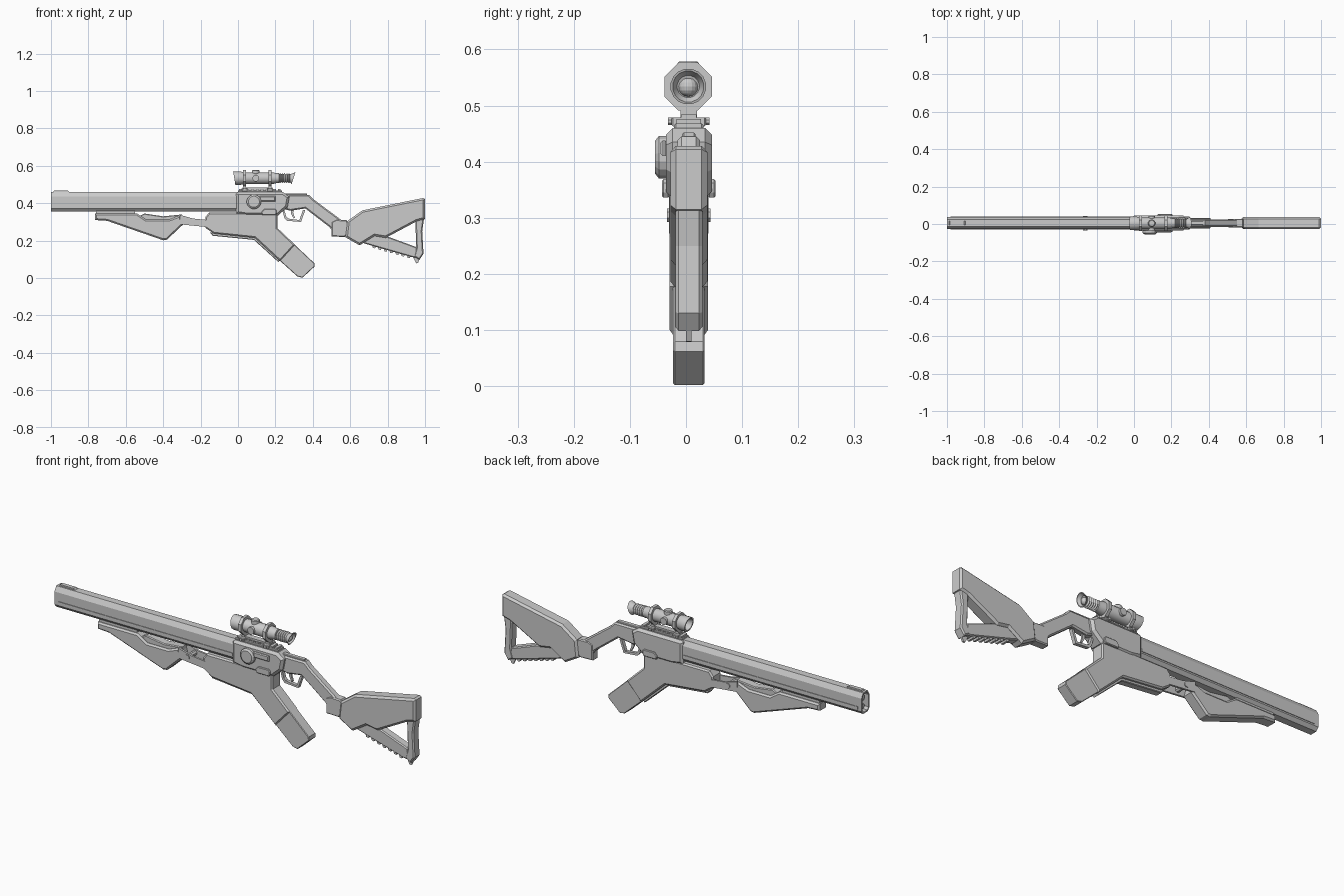
import bpy, bmesh, math
from mathutils import Vector, Matrix

YC = 0.005  # centre plane of the body


def finish(name, bm):
    bmesh.ops.recalc_face_normals(bm, faces=bm.faces)
    me = bpy.data.meshes.new(name)
    bm.to_mesh(me)
    bm.free()
    ob = bpy.data.objects.new(name, me)
    bpy.context.collection.objects.link(ob)
    return ob


def plate(name, pts, hw, chamfer=0.0, y=YC):
    """Side profile (x, z) extruded across y, with chamfered rims."""
    bm = bmesh.new()
    f = bm.faces.new([bm.verts.new((x, y - hw, z)) for x, z in pts])
    ext = bmesh.ops.extrude_face_region(bm, geom=[f])
    vs = [v for v in ext['geom'] if isinstance(v, bmesh.types.BMVert)]
    bmesh.ops.translate(bm, verts=vs, vec=(0, 2 * hw, 0))
    bmesh.ops.recalc_face_normals(bm, faces=bm.faces)
    if chamfer:
        rims = [e for e in bm.edges
                if abs(e.verts[0].co.y - e.verts[1].co.y) < 1e-5]
        bmesh.ops.bevel(bm, geom=rims, offset=chamfer, segments=1,
                        affect='EDGES', profile=0.5)
    return finish(name, bm)


def box(name, x0, x1, z0, z1, hw, chamfer=0.0, y=YC):
    return plate(name, [(x0, z0), (x1, z0), (x1, z1), (x0, z1)], hw, chamfer, y)


def turned(name, prof, sides, origin, axis='X', slant=0.0, smooth=False):
    """Profile (distance along axis, radius) turned into a closed solid."""
    bm = bmesh.new()
    rings = []
    for d, r in prof:
        ring = []
        for i in range(sides):
            a = 2 * math.pi * (i + 0.5) / sides
            c, s = r * math.cos(a), r * math.sin(a)
            ring.append(bm.verts.new((d, c, s)))
        rings.append(ring)
    for a, b in zip(rings, rings[1:]):
        for i in range(sides):
            j = (i + 1) % sides
            bm.faces.new((a[i], a[j], b[j], b[i]))
    bm.faces.new(rings[0])
    bm.faces.new(rings[-1])
    if slant:  # shear the outer ends of the tube
        for v in bm.verts:
            if v.co.x < 0.005:
                v.co.x -= slant * v.co.z
            elif v.co.x > 0.28:
                v.co.x += 2 * slant * v.co.z
    rot = {'X': Matrix(), 'Y': Matrix.Rotation(math.pi / 2, 4, 'Z'),
           'Z': Matrix.Rotation(-math.pi / 2, 4, 'Y')}[axis]
    bm.transform(Matrix.Translation(origin) @ rot)
    ob = finish(name, bm)
    if smooth:
        bpy.context.view_layer.objects.active = ob
        ob.select_set(True)
        bpy.ops.object.shade_smooth_by_angle(angle=math.radians(35))
        ob.select_set(False)
    return ob


# Faceted barrel with a recessed muzzle
half = [(0.018, 0.355), (0.032, 0.371), (0.032, 0.436), (0.018, 0.46)]
section = half + [(-y, z) for y, z in reversed(half)]
bm = bmesh.new()
ends = [[bm.verts.new((x, YC + y, z)) for y, z in section] for x in (-1, 0)]
for i in range(8):
    j = (i + 1) % 8
    bm.faces.new((ends[0][i], ends[0][j], ends[1][j], ends[1][i]))
muzzle = bm.faces.new(ends[0])
bm.faces.new(ends[1])
bmesh.ops.recalc_face_normals(bm, faces=bm.faces)
bmesh.ops.inset_region(bm, faces=[muzzle], thickness=0.008)
bmesh.ops.inset_region(bm, faces=[muzzle], thickness=0.001)
bmesh.ops.translate(bm, verts=list(muzzle.verts), vec=(0.04, 0, 0))
finish("barrel", bm)
turned("bore_tube", [(0, 0.016), (0.06, 0.016)], 8, (-0.985, YC, 0.425))
turned("lower_tube", [(0, 0.013), (0.06, 0.013)], 8, (-0.985, YC, 0.382))
plate("front_sight", [(-0.99, 0.455), (-0.985, 0.467), (-0.91, 0.467), (-0.895, 0.455)], 0.01)
for s in (-1, 1):
    box("barrel_side_rail", -0.98, -0.01, 0.378, 0.392, 0.002, 0, YC + s * 0.033)

# Receiver and its side controls
plate("receiver", [(-0.01, 0.345), (-0.01, 0.452), (0, 0.46), (0.24, 0.46), (0.275, 0.435),
                   (0.265, 0.38), (0.215, 0.335), (0.05, 0.335)], 0.041, 0.012)
turned("side_knob", [(-0.055, 0.03), (-0.048, 0.039), (-0.03, 0.039)], 16, (0.085, 0, 0.408), 'Y')
box("bolt_handle", 0.115, 0.2, 0.41, 0.438, 0.006, 0.004, -0.039)
for s in (-1, 1):
    plate("side_lug", [(0.13, 0.336), (0.20, 0.336), (0.206, 0.345), (0.206, 0.362),
                       (0.198, 0.369), (0.14, 0.369), (0.125, 0.352)], 0.007, 0.003, YC + s * 0.041)

# Slotted top rail
box("top_rail", 0.0, 0.235, 0.455, 0.468, 0.026, 0.003)
for i in range(9):
    box("rail_tooth", 0.005 + i * 0.026, 0.02 + i * 0.026, 0.466, 0.476, 0.022)

# Scope: tube with bellows and slanted ends
prof = [(0.03, 0.024), (-0.02, 0.029), (-0.02, 0.036), (0.015, 0.036), (0.035, 0.031), (0.19, 0.031),
        (0.205, 0.027), (0.22, 0.027)]
for i in range(5):
    prof += [(0.222 + i * 0.011, 0.021), (0.228 + i * 0.011, 0.027)]
prof += [(0.278, 0.021), (0.297, 0.032), (0.297, 0.028), (0.283, 0.02)]
SC = Vector((0.0, YC - 0.001, 0.534))
turned("scope_tube", prof, 16, SC, slant=0.16, smooth=True)
bm = bmesh.new()
bmesh.ops.create_uvsphere(bm, u_segments=16, v_segments=8, radius=0.018)
bm.transform(Matrix.Translation(SC + Vector((0.278, 0, 0))))
finish("eyepiece_lens", bm)
for x in (0.028, 0.163):
    turned("scope_ring", [(0, 0.046), (0.016, 0.046)], 8, SC + Vector((x, 0, 0)))
    box("ring_neck", x, x + 0.016, 0.465, 0.505, 0.015)
    box("ring_clamp", x - 0.008, x + 0.024, 0.463, 0.479, 0.031, 0.003)
    for s in (-1, 1):
        turned("clamp_screw", [(-0.004, 0.007), (0.004, 0.007)], 8, (x + 0.008, YC + s * 0.033, 0.472), 'Y')
box("scope_base", 0.025, 0.185, 0.474, 0.484, 0.014)
turned("top_turret", [(0, 0.02), (0.038, 0.02), (0.042, 0.016)], 12, (0.095, SC.y, 0.537), 'Z')
turned("side_turret", [(-0.04, 0.018), (0.04, 0.018)], 12, (0.095, SC.y, SC.z), 'Y')

# Magazine housing, magazine and trim
plate("magazine_housing", [(-0.155, 0.35), (-0.175, 0.325), (-0.175, 0.268), (-0.13, 0.238), (0.09, 0.215),
                           (0.225, 0.09), (0.305, 0.178), (0.21, 0.268), (0.21, 0.35)], 0.034, 0.007)
plate("magazine", [(0.16, 0.15), (0.318, 0.008), (0.345, 0.002), (0.41, 0.062), (0.408, 0.08), (0.25, 0.228)],
      0.028, 0.003)
plate("housing_trim", [(-0.15, 0.245), (-0.135, 0.226), (0.085, 0.204), (0.215, 0.086),
                       (0.23, 0.1), (0.09, 0.23)], 0.018, 0.003)

# Angled foregrip and the link behind it
plate("foregrip", [(-0.765, 0.345), (-0.765, 0.31), (-0.7, 0.306), (-0.40, 0.202), (-0.38, 0.205),
                   (-0.295, 0.285), (-0.31, 0.335), (-0.37, 0.312), (-0.49, 0.312), (-0.54, 0.345)],
      0.032, 0.008)
box("foregrip_mount", -0.76, -0.55, 0.335, 0.36, 0.02)
plate("foregrip_inlay", [(-0.56, 0.315), (-0.5, 0.345), (-0.4, 0.33), (-0.30, 0.34), (-0.31, 0.30), (-0.4, 0.29)],
      0.022, 0.004)
for s in (-1, 1):
    plate("foregrip_link", [(-0.31, 0.287), (-0.16, 0.272), (-0.16, 0.31), (-0.24, 0.318), (-0.31, 0.338)],
          0.005, 0, YC + s * 0.03)
turned("link_pin", [(-0.034, 0.013), (0.044, 0.013)], 8, (-0.26, 0, 0.305), 'Y')

# Grip neck and trigger group
plate("grip_neck", [(0.22, 0.375), (0.22, 0.445), (0.38, 0.445), (0.405, 0.42), (0.56, 0.305), (0.56, 0.235),
                    (0.515, 0.235), (0.49, 0.272), (0.36, 0.372), (0.28, 0.36)], 0.02, 0.007)
box("neck_cap", 0.25, 0.37, 0.43, 0.452, 0.012, 0.003)
plate("trigger_guard", [(0.236, 0.37), (0.246, 0.37), (0.258, 0.328), (0.268, 0.318), (0.328, 0.31), (0.348, 0.365),
                        (0.36, 0.365), (0.337, 0.3), (0.262, 0.306), (0.248, 0.32)], 0.009)
plate("trigger", [(0.283, 0.37), (0.283, 0.345), (0.298, 0.318), (0.304, 0.322), (0.295, 0.348), (0.3, 0.37)], 0.005)

# Skeleton stock
plate("stock_collar", [(0.50, 0.222), (0.50, 0.3), (0.525, 0.312), (0.58, 0.31), (0.61, 0.26), (0.57, 0.22)],
      0.023, 0.005)
plate("stock_body", [(0.575, 0.218), (0.585, 0.305), (0.665, 0.362), (0.99, 0.428), (1, 0.422), (1, 0.315),
                     (0.955, 0.303), (0.79, 0.215), (0.73, 0.225), (0.65, 0.175)], 0.033, 0.01)
plate("stock_rear_post", [(0.948, 0.31), (0.995, 0.32), (0.985, 0.25), (0.992, 0.13), (0.97, 0.098),
                          (0.94, 0.115), (0.953, 0.16)], 0.024, 0.006)
plate("stock_lower_strut", [(0.66, 0.19), (0.73, 0.235), (0.8, 0.222), (0.955, 0.165), (0.96, 0.108),
                            (0.93, 0.112), (0.72, 0.172)], 0.022, 0.005)
for i in range(7):
    x, z = 0.715 + i * 0.031, 0.172 - i * 0.0088
    plate("strut_tooth", [(x, z + 0.008), (x + 0.006, z - 0.011), (x + 0.018, z - 0.013), (x + 0.024, z + 0.004)],
          0.018)
plate("stock_foot", [(0.935, 0.115), (0.952, 0.079), (0.962, 0.08), (0.975, 0.11)], 0.005)
